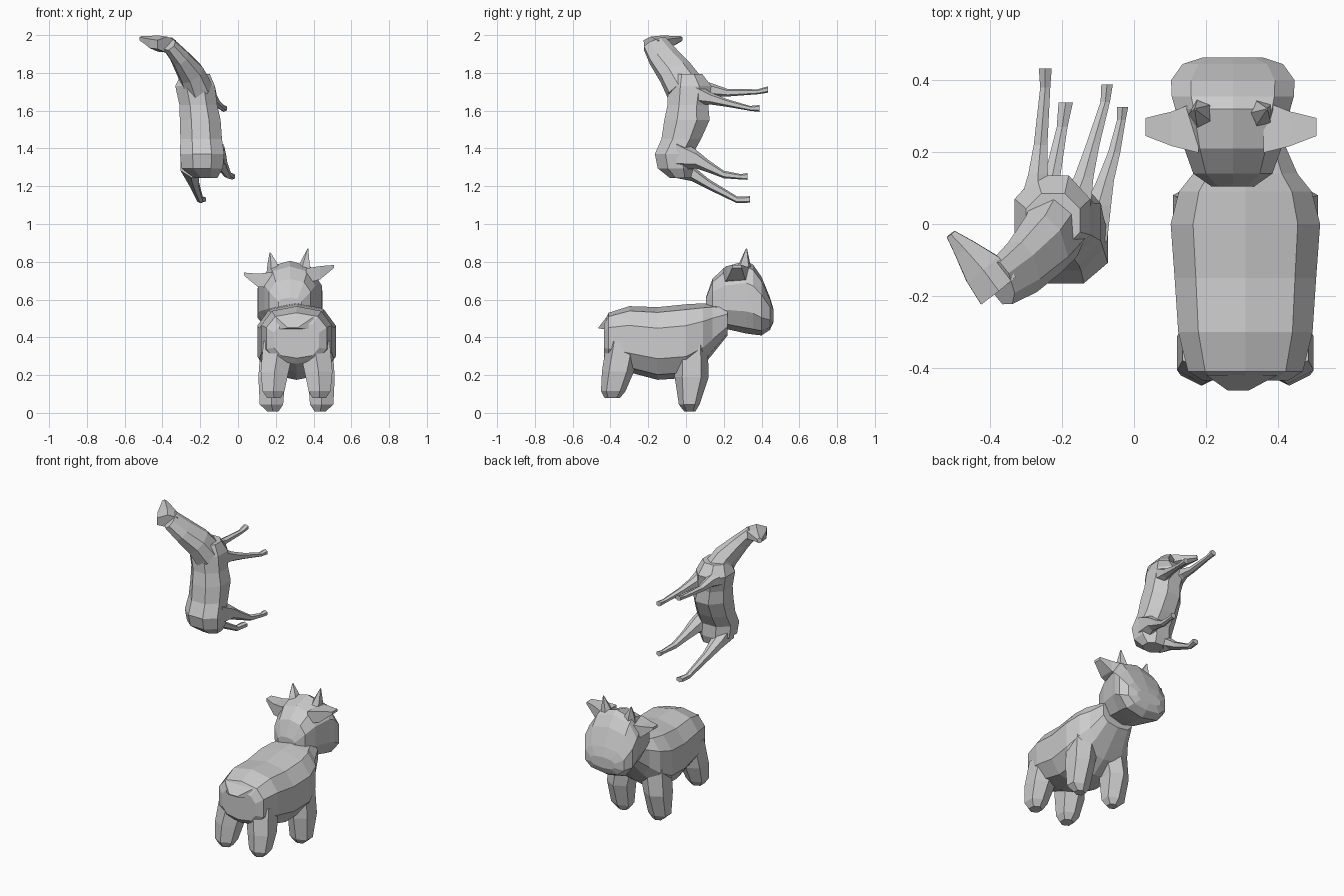
import bpy, bmesh, math
from mathutils import Vector


def loft(name, axis, side, sections, n=8, power=0.85):
    """Faceted skin through rings (x, y, z, half_side, half_other) lying across a fixed axis."""
    t = Vector(axis).normalized()
    u = Vector(side)
    u = (u - t * u.dot(t)).normalized()
    v = t.cross(u)
    angles = [(i + 0.5) * math.tau / n for i in range(n)]
    curve = lambda k: math.copysign(abs(k) ** power, k)
    shape = [(curve(math.cos(a)), curve(math.sin(a))) for a in angles]
    mu, mv = max(s[0] for s in shape), max(s[1] for s in shape)
    bm = bmesh.new()
    rings = [[bm.verts.new(Vector(s[:3]) + u * (p / mu * s[3]) + v * (q / mv * s[4]))
              for p, q in shape] for s in sections]
    for r0, r1 in zip(rings, rings[1:]):
        for i in range(n):
            j = (i + 1) % n
            bm.faces.new((r0[i], r0[j], r1[j], r1[i]))
    bm.faces.new(rings[0][::-1])
    bm.faces.new(rings[-1])
    bmesh.ops.recalc_face_normals(bm, faces=bm.faces[:])
    mesh = bpy.data.meshes.new(name)
    bm.to_mesh(mesh)
    bm.free()
    ob = bpy.data.objects.new(name, mesh)
    bpy.context.collection.objects.link(ob)
    return ob


def weld(name, parts):
    """Union overlapping parts into one continuous skin."""
    body, rest = parts[0], parts[1:]
    for part in rest:
        mod = body.modifiers.new("union", "BOOLEAN")
        mod.operation, mod.solver, mod.object = "UNION", "EXACT", part
    graph = bpy.context.evaluated_depsgraph_get()
    mesh = bpy.data.meshes.new_from_object(body.evaluated_get(graph))
    body.modifiers.clear()
    body.data = mesh
    body.name = mesh.name = name
    for part in rest:
        bpy.data.objects.remove(part)


X, Y, Z = (1, 0, 0), (0, 1, 0), (0, 0, 1)


def profile(cx, rows):
    """Turn (y, bottom, top, half_width) rows into loft sections."""
    return [(cx, y, (b + t) / 2, w, (t - b) / 2) for y, b, t, w in rows]


# ---- Cow: barrel body and neck ----
cow = [loft("cow_body", Y, X, profile(0.31, [
    (-0.435, 0.29, 0.48, 0.12), (-0.41, 0.26, 0.53, 0.16), (-0.30, 0.215, 0.565, 0.187),
    (-0.15, 0.175, 0.56, 0.197), (0.0, 0.185, 0.575, 0.208), (0.09, 0.25, 0.58, 0.185),
    (0.14, 0.31, 0.58, 0.145), (0.22, 0.41, 0.57, 0.11)]), n=10, power=0.74)]

# Cow head
cow.append(loft("cow_head", Y, X, profile(0.275, [
    (0.105, 0.54, 0.61, 0.06), (0.14, 0.485, 0.71, 0.11), (0.21, 0.445, 0.775, 0.135),
    (0.32, 0.42, 0.805, 0.16), (0.355, 0.415, 0.785, 0.17), (0.40, 0.41, 0.72, 0.172),
    (0.445, 0.44, 0.61, 0.14), (0.463, 0.48, 0.55, 0.085)]), n=10, power=0.8))

# Cow legs, ears and horns, one of each per side
for s in (-1, 1):
    x, c, z = 0.31, 0.27, 0.02 * s
    cow.append(loft("cow_front_leg", Z, X, [
        (x + s * 0.125, 0.02, 0.008, 0.03, 0.03), (x + s * 0.133, 0.017, 0.045, 0.062, 0.055),
        (x + s * 0.131, 0.03, 0.19, 0.071, 0.09), (x + s * 0.105, 0.03, 0.36, 0.085, 0.085)], n=6))
    cow.append(loft("cow_hind_leg", Z, X, [
        (x + s * 0.12, -0.39, 0.078, 0.035, 0.04), (x + s * 0.122, -0.385, 0.115, 0.058, 0.065),
        (x + s * 0.116, -0.36, 0.22, 0.074, 0.085), (x + s * 0.09, -0.33, 0.38, 0.085, 0.09)], n=6))
    cow.append(loft("cow_ear", X, Y, [
        (c + s * 0.09, 0.27, 0.715 + z / 2, 0.072, 0.04),
        (c + s * 0.165, 0.265, 0.722 + z, 0.048, 0.035),
        (c + s * 0.238, 0.27, 0.755 + z, 0.025, 0.008)], n=4))
    cow.append(loft("cow_horn", Z, X, [
        (c + s * 0.08, 0.305, 0.745, 0.032, 0.045), (c + s * 0.085, 0.31, 0.79, 0.024, 0.03),
        (c + s * 0.10, 0.32, 0.86 + z / 2, 0.002, 0.003)], n=5))

# Cow tail stub
cow.append(loft("cow_tail", Y, X, [(0.30, -0.42, 0.475, 0.10, 0.033),
                                   (0.29, -0.463, 0.45, 0.03, 0.003)], n=4))
weld("cow", cow)

# ---- Horse: upright body with its legs toward +y ----
horse = [loft("horse_body", Z, X, [
    (-0.17, -0.03, 1.243, 0.06, 0.055), (-0.19, -0.055, 1.295, 0.11, 0.095),
    (-0.19, -0.065, 1.37, 0.117, 0.10), (-0.195, -0.025, 1.45, 0.11, 0.105),
    (-0.20, 0.005, 1.55, 0.108, 0.12), (-0.21, 0.01, 1.63, 0.10, 0.108),
    (-0.227, 0.02, 1.73, 0.105, 0.115), (-0.225, 0.01, 1.795, 0.075, 0.075)], n=8, power=0.95)]

# Horse neck and head
horse.append(loft("horse_neck", (-0.16, -0.14, 0.23), (0.8, 0, 0.6), [
    (-0.215, 0.0, 1.71, 0.08, 0.10), (-0.25, -0.055, 1.80, 0.068, 0.088),
    (-0.31, -0.12, 1.885, 0.048, 0.078), (-0.37, -0.165, 1.955, 0.036, 0.065)], n=8))
horse.append(loft("horse_head", (-0.6, 0.75, 0.08), (0.75, 0.6, 0), [
    (-0.378, -0.184, 1.95, 0.062, 0.042), (-0.422, -0.125, 1.955, 0.056, 0.043),
    (-0.472, -0.068, 1.97, 0.032, 0.026), (-0.51, -0.028, 1.98, 0.014, 0.016)], n=6))

# Horse legs, two front then two hind: shoulder or thigh, joint, shank, hoof
for path in (
        [(-0.27, 0.05, 1.71, 0.05, 0.06), (-0.267, 0.14, 1.71, 0.027, 0.034),
         (-0.26, 0.22, 1.695, 0.019, 0.02), (-0.247, 0.38, 1.70, 0.014, 0.013),
         (-0.247, 0.433, 1.712, 0.018, 0.017)],
        [(-0.17, 0.05, 1.69, 0.05, 0.06), (-0.14, 0.13, 1.665, 0.027, 0.032),
         (-0.115, 0.22, 1.64, 0.019, 0.02), (-0.08, 0.34, 1.612, 0.013, 0.013),
         (-0.075, 0.388, 1.612, 0.016, 0.018)],
        [(-0.245, -0.06, 1.33, 0.06, 0.085), (-0.245, 0.03, 1.27, 0.038, 0.043),
         (-0.23, 0.12, 1.21, 0.023, 0.028), (-0.20, 0.27, 1.128, 0.015, 0.018),
         (-0.19, 0.338, 1.13, 0.02, 0.017)],
        [(-0.135, -0.05, 1.37, 0.06, 0.09), (-0.10, 0.05, 1.345, 0.036, 0.05),
         (-0.08, 0.12, 1.305, 0.024, 0.033), (-0.055, 0.20, 1.262, 0.017, 0.02),
         (-0.035, 0.29, 1.25, 0.012, 0.014), (-0.032, 0.325, 1.252, 0.016, 0.018)]):
    horse.append(loft("horse_leg", Y, X, path, n=6))
weld("horse", horse)
